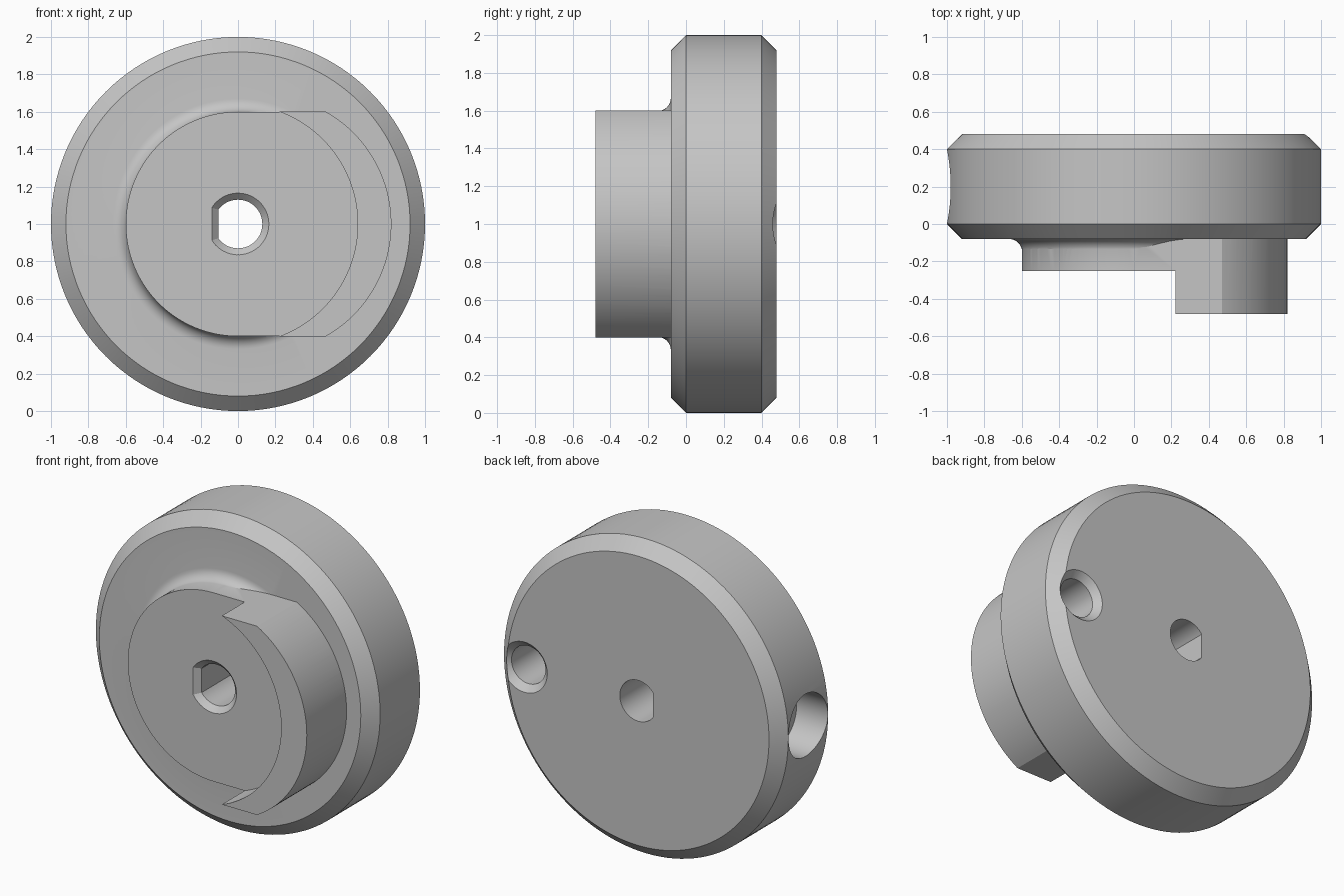
import bpy, bmesh, math
from mathutils import Vector

old = bpy.data.objects.get("Cube")
if old:
    bpy.data.objects.remove(old, do_unlink=True)

grey = bpy.data.materials.new("light_grey")
grey.use_nodes = True
colour = (0.56, 0.56, 0.56, 1)
grey.diffuse_color = colour
grey.node_tree.nodes["Principled BSDF"].inputs["Base Color"].default_value = colour

CENTRE_Z = 1.0


def arc(r, start, end, n, cx=0.0):
    """Points of an arc in the face plane, ends included."""
    angles = [start + (end - start) * i / n for i in range(n + 1)]
    return [(cx + r * math.cos(a), r * math.sin(a)) for a in angles]


def circle(r, n=128, cx=0.0):
    return arc(r, 0, math.tau, n, cx)[:-1]


def d_shape(r, flat):
    """Circle cut off by a straight side at x = -flat."""
    t = math.acos(-flat / r)
    return arc(r, -t, t, 48)


def loft(name, sections):
    """Closed solid through (depth, outline) sections along y."""
    bm = bmesh.new()
    rings = [[bm.verts.new((x, y, CENTRE_Z + z)) for x, z in outline]
             for y, outline in sections]
    for a, b in zip(rings, rings[1:]):
        for i in range(len(a)):
            j = (i + 1) % len(a)
            bm.faces.new((a[i], a[j], b[j], b[i]))
    bm.faces.new(rings[0])
    bm.faces.new(rings[-1])
    bmesh.ops.recalc_face_normals(bm, faces=bm.faces)
    mesh = bpy.data.meshes.new(name)
    bm.to_mesh(mesh)
    bm.free()
    mesh.materials.append(grey)
    obj = bpy.data.objects.new(name, mesh)
    bpy.context.collection.objects.link(obj)
    return obj


def combine(target, tool, operation):
    """Apply a boolean and discard the tool."""
    mod = target.modifiers.new(operation, 'BOOLEAN')
    mod.operation = operation
    mod.solver = 'EXACT'
    mod.object = tool
    bpy.context.view_layer.objects.active = target
    bpy.ops.object.modifier_apply(modifier=mod.name)
    bpy.data.objects.remove(tool, do_unlink=True)


# Chamfered disc with a rounded fillet at the foot of the hub
profile = [(0.48, 0.92), (0.4, 1.0), (0.0, 1.0), (-0.08, 0.92)]
for i in range(9):
    a = math.pi / 2 * i / 8
    profile.append((-0.15 + 0.07 * math.cos(a), 0.669 - 0.071 * math.sin(a)))
disc = loft("wheel_body", [(y, circle(r)) for y, r in profile])

# Hub: round on one side, flat above and below, wider arc on the other
tip = math.atan2(0.6, 0.34)
outline = (arc(0.6, math.pi / 2, 3 * math.pi / 2, 64)
           + arc(0.69, -tip, tip, 48, cx=0.13))
hub = loft("hub", [(-0.48, outline), (0.1, outline)])

# Round recess leaves the raised crescent
recess = loft("recess_cutter", [(-0.6, circle(0.64)), (-0.25, circle(0.64))])
combine(hub, recess, 'DIFFERENCE')
combine(disc, hub, 'UNION')

# D-shaped shaft bore, chamfered at the front
bore = loft("bore_cutter", [(-0.3, d_shape(0.215, 0.19)),
                            (-0.215, d_shape(0.13, 0.105)),
                            (0.7, d_shape(0.13, 0.105))])
combine(disc, bore, 'DIFFERENCE')

# Countersunk blind hole in the back face
pin = loft("pin_hole_cutter", [(0.53, circle(0.21, 48, 0.8)),
                               (0.44, circle(0.12, 48, 0.8)),
                               (0.0, circle(0.12, 48, 0.8))])
combine(disc, pin, 'DIFFERENCE')

# Blind hole in the rim
side = loft("rim_hole_cutter", [(-1.2, circle(0.198, 64)), (-0.78, circle(0.198, 64))])
for v in side.data.vertices:
    x, y, z = v.co
    v.co = Vector((y, 0.2 - x, z))
combine(disc, side, 'DIFFERENCE')

# Smooth curved walls, crisp edges
bpy.ops.object.select_all(action='DESELECT')
disc.select_set(True)
bpy.context.view_layer.objects.active = disc
bpy.ops.object.shade_smooth_by_angle(angle=math.radians(25))
